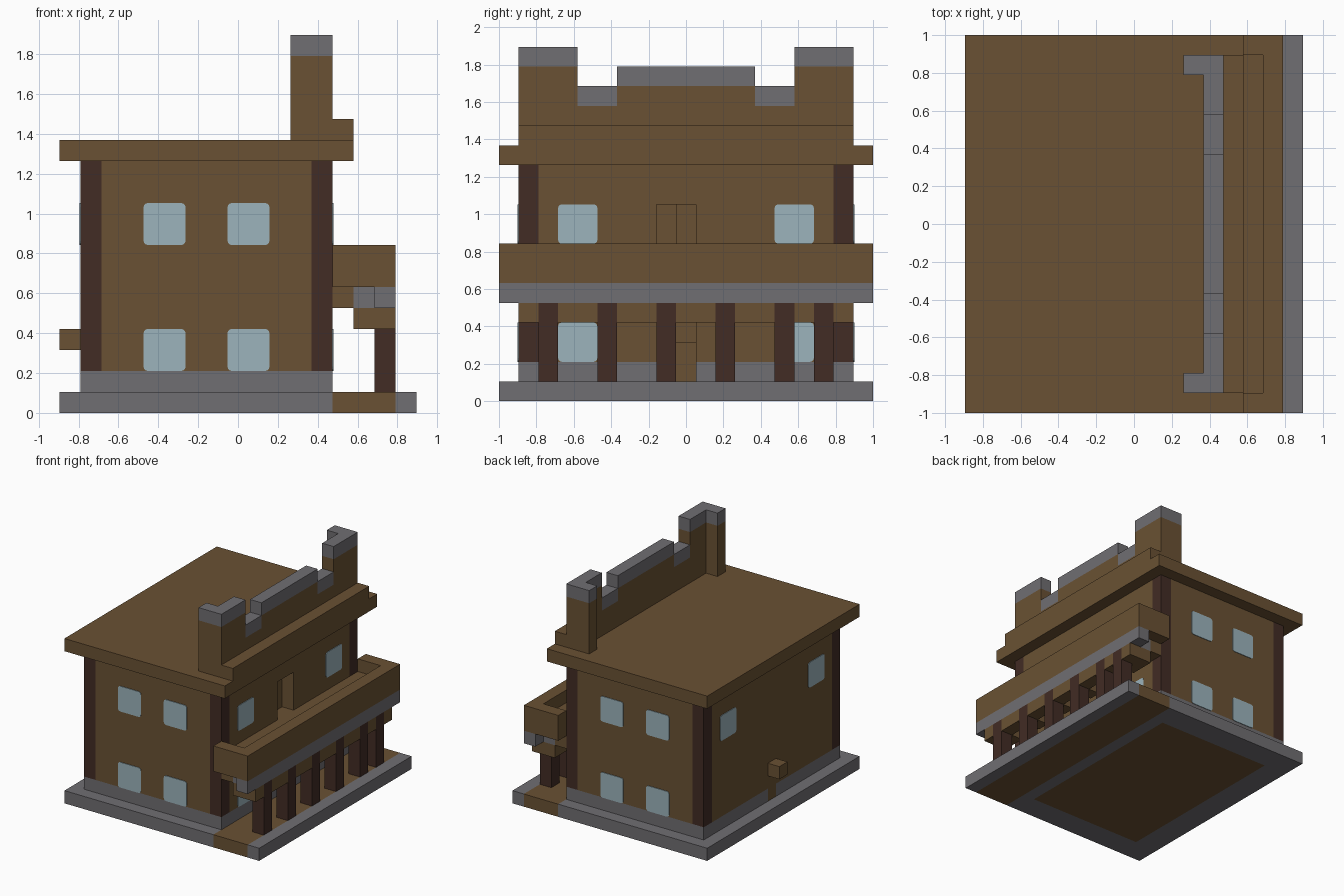
import bpy, bmesh, math
from mathutils import Vector

if "Cube" in bpy.data.objects:
    bpy.data.objects.remove(bpy.data.objects["Cube"])

U = 2 / 19                    # one building block
CENTRE = Vector((8.5, 9.5, 0))
DEPTH, WIDTH = 17, 19         # plot size in blocks


def material(name, rgb):
    m = bpy.data.materials.new(name)
    m.use_nodes = True
    m.diffuse_color = (*rgb, 1)
    bsdf = m.node_tree.nodes["Principled BSDF"]
    bsdf.inputs["Base Color"].default_value = (*rgb, 1)
    bsdf.inputs["Roughness"].default_value = 0.9
    return m


BROWN = material("brown clay", (0.144, 0.083, 0.033))
GREY = material("grey stone", (0.162, 0.156, 0.168))
DARK = material("dark timber", (0.054, 0.025, 0.018))
GLASS = material("pale glass", (0.332, 0.456, 0.503))


def finish(name, mat, bm):
    bmesh.ops.recalc_face_normals(bm, faces=bm.faces)
    mesh = bpy.data.meshes.new(name)
    bm.to_mesh(mesh)
    bm.free()
    mesh.materials.append(mat)
    ob = bpy.data.objects.new(name, mesh)
    bpy.context.collection.objects.link(ob)
    return ob


def part(name, mat, *boxes):
    """Boxes are (x range, y range, z range) in blocks."""
    bm = bmesh.new()
    for box in boxes:
        lo, hi = (Vector(c) for c in zip(*box))
        mid, size = (lo + hi) / 2 - CENTRE, hi - lo
        for v in bmesh.ops.create_cube(bm, size=1)["verts"]:
            v.co = (v.co * size + mid) * U
    return finish(name, mat, bm)


def flip(r):
    """Mirror a y range across the plot."""
    return (WIDTH - r[1], WIDTH - r[0])


def both(box):
    return [box, (box[0], flip(box[1]), box[2])]


def window(name, axis, wall, out, start, z):
    """Rounded pane two blocks wide, set on a wall facing out along axis."""
    bm = bmesh.new()
    verts = []
    r = 0.2
    for k in range(4):
        for step in range(4):
            a = math.pi / 2 * (k + step / 3)
            sx = 1 if k in (0, 3) else -1
            sz = 1 if k < 2 else -1
            s = start + 1 + sx * (1 - r) + r * math.cos(a)
            h = z + 1 + sz * (1 - r) + r * math.sin(a)
            co = Vector((wall, s, h) if axis == 0 else (s, wall, h))
            verts.append(bm.verts.new((co - CENTRE) * U))
    face = bm.faces.new(verts)
    new = bmesh.ops.extrude_face_region(bm, geom=[face])["geom"]
    for v in new:
        if isinstance(v, bmesh.types.BMVert):
            v.co[axis] += out * 0.005
    finish(name, GLASS, bm)


ALL_Y = (0, WIDTH)
HOUSE_Y = (1, 18)
INNER_Y = (2, 17)

# Ground slab with porch strip and inner floor
part("base_slab", GREY,
     ((0, 2), ALL_Y, (0, 1)), ((12, 13), ALL_Y, (0, 1)), ((16, DEPTH), ALL_Y, (0, 1)),
     *both(((2, 12), (0, 2), (0, 1))))
part("porch_floor", BROWN, ((13, 16), ALL_Y, (0, 1)))
part("inner_floor", BROWN, ((2, 12), INNER_Y, (0, 1)))

# Stone footing ring with gaps for the doorway and the hearth
part("footing", GREY,
     *both(((1, 13), (1, 2), (1, 2))),
     ((1, 2), (2, 9), (1, 2)), ((1, 2), (10, 17), (1, 2)),
     ((12, 13), (2, 8), (1, 2)), ((12, 13), (10, 17), (1, 2)))
part("hearth_block", BROWN, ((1, 2), (9, 10), (1, 2)))
part("hearth_niche", BROWN, ((0, 1), (9, 10), (3, 4)))

# Corner posts
part("corner_posts", DARK,
     *[b for x in (1, 12) for b in both(((x, x + 1), (1, 2), (2, 12)))])

# Walls
part("front_and_back_walls", BROWN, *both(((2, 12), (1, 2), (2, 12))))
part("rear_side_wall", BROWN,
     ((1, 2), (2, 9), (2, 12)), ((1, 2), (10, 17), (2, 12)),
     ((1, 2), (9, 10), (2, 3)), ((1, 2), (9, 10), (4, 12)))
part("porch_side_wall", BROWN,
     ((12, 13), (2, 8), (2, 12)), ((12, 13), (10, 17), (2, 12)),
     ((12, 13), (8, 10), (4, 7)), ((12, 13), (8, 10), (10, 12)))

# Upper floor and partition behind the balcony door
part("upper_floor", BROWN, ((2, 12), INNER_Y, (5, 6)))
part("upper_partition", BROWN, ((2, 12), (9, 10), (6, 12)))

# Windows
for z in (2, 8):
    for x in (4, 8):
        window("front_window", 1, 1, -1, x, z)
        window("back_window", 1, 18, 1, x, z)
    for y in (3, 14):
        window("porch_side_window", 0, 13, 1, y, z)
        if z == 8:
            window("rear_side_window", 0, 1, -1, y, z)

# Porch pillars, with beam pieces between them and brackets behind
pillars = [2, 5, 8, 11, 14, 16]
part("porch_pillars", DARK, *[((15, 16), (p, p + 1), (1, 5)) for p in pillars])
gaps = zip([1] + [p + 1 for p in pillars], pillars + [18])
part("porch_beam", BROWN, *[((15, 16), g, (4, 5)) for g in gaps])
part("beam_brackets", BROWN,
     *both(((14, 15), (1, 3), (4, 5))),
     *[((14, 15), (p, p + 1), (4, 5)) for p in pillars[1:-1]])

# Balcony
part("balcony_edge", GREY, ((15, 16), ALL_Y, (5, 6)), ((14, 15), HOUSE_Y, (5, 6)))
part("balcony_floor", BROWN, ((13, 14), HOUSE_Y, (5, 7)), ((14, 15), HOUSE_Y, (6, 7)))
part("balcony_rail", BROWN,
     ((15, 16), ALL_Y, (6, 8)), *both(((13, 15), (0, 1), (6, 8))))

# Roof and the ledge in front of the parapet
part("roof", BROWN, ((0, 14), ALL_Y, (12, 13)))
part("parapet_ledge", BROWN, ((13, 14), HOUSE_Y, (13, 14)))

# Stepped parapet: each section has a wall and a stone cap
sections = [((12, 13), (6, 13), 16)]
sections += both(((12, 13), (1, 4), 17))
sections += both(((12, 13), (4, 6), 15))
sections += both(((11, 12), (1, 2), 17))
part("parapet_wall", BROWN, *[(x, y, (13, top)) for x, y, top in sections])
part("parapet_caps", GREY, *[(x, y, (top, top + 1)) for x, y, top in sections])
